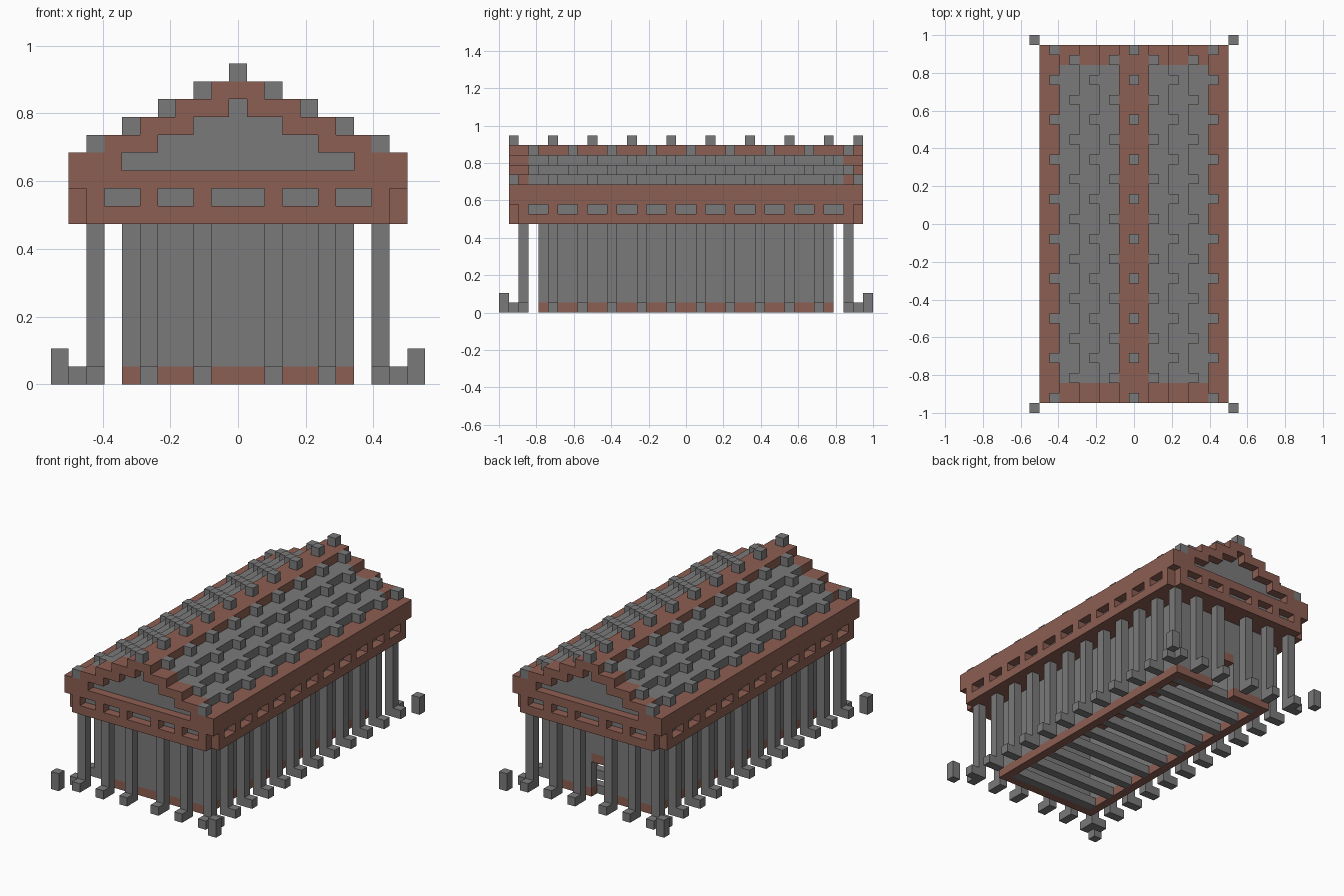
import bpy, bmesh

cube = bpy.data.objects.get("Cube")
if cube:
    bpy.data.objects.remove(cube, do_unlink=True)

U = 2 / 38            # edge of one block
NX, NY = 21, 38       # blocks across and along


def material(name, color):
    m = bpy.data.materials.new(name)
    m.use_nodes = True
    m.diffuse_color = (*color, 1)
    m.node_tree.nodes["Principled BSDF"].inputs["Base Color"].default_value = (*color, 1)
    return m


STONE = material("grey stone", (0.195, 0.195, 0.195))
CLAY = material("red clay", (0.262, 0.112, 0.084))


def box(i0, i1, j0, j1, k0, k1):
    """Inclusive block ranges in x, y and z."""
    return (i0, i1, j0, j1, k0, k1)


def flip_y(b):
    return box(b[0], b[1], NY - 1 - b[3], NY - 1 - b[2], b[4], b[5])


def flip_x(b):
    return box(NX - 1 - b[1], NX - 1 - b[0], b[2], b[3], b[4], b[5])


def both_ends(boxes):
    return boxes + [flip_y(b) for b in boxes]


def both_sides(boxes):
    return boxes + [flip_x(b) for b in boxes]


def build(name, mat, boxes):
    bm = bmesh.new()
    for i0, i1, j0, j1, k0, k1 in dict.fromkeys(boxes):
        low = (i0 - NX / 2, j0 - NY / 2, k0)
        high = (i1 + 1 - NX / 2, j1 + 1 - NY / 2, k1 + 1)
        verts = bmesh.ops.create_cube(bm, size=1)["verts"]
        for v in verts:
            v.co = [(h if c > 0 else l) * U for c, l, h in zip(v.co, low, high)]
    mesh = bpy.data.meshes.new(name)
    bm.to_mesh(mesh)
    bm.free()
    mesh.materials.append(mat)
    obj = bpy.data.objects.new(name, mesh)
    bpy.context.collection.objects.link(obj)
    return obj


FRONT_COLS = [2, 5, 8, 12, 15, 18]
SIDE_COLS = list(range(2, 36, 3))

# Columns and their outward foot blocks
build("end_columns", STONE, both_ends([box(i, i, 2, 2, 0, 8) for i in FRONT_COLS]))
build("side_columns", STONE, both_sides([box(2, 2, j, j, 0, 8) for j in SIDE_COLS[1:-1]]))
build("end_column_feet", STONE, both_ends([box(i, i, 1, 1, 0, 0) for i in FRONT_COLS]))
build("side_column_feet", STONE, both_sides([box(1, 1, j, j, 0, 0) for j in SIDE_COLS]))
build("corner_posts", STONE, both_sides(both_ends([box(0, 0, 0, 0, 0, 1)])))

# Inner hall walls with a doorway at the back
build("wall_base", CLAY, both_sides([box(4, 4, 4, 33, 0, 0), box(5, 8, 33, 33, 0, 0)])
      + [box(5, 15, 4, 4, 0, 0)])
build("hall_walls", STONE, both_sides([box(4, 4, 4, 33, 1, 8), box(5, 8, 33, 33, 1, 8)])
      + [box(5, 15, 4, 4, 1, 8), box(9, 11, 33, 33, 5, 8)])
build("door_lintel", CLAY, [box(9, 11, 33, 33, 4, 4)])
build("floor_strips", STONE, [box(5, 15, j, j, 0, 0) for j in SIDE_COLS[1:-1]])

# Frieze: lower band, mullions and upper band around a core
build("frieze_core", CLAY, [box(3, 17, 3, 34, 9, 10), box(2, 18, 2, 35, 9, 9)])
build("frieze_recess_panels", STONE,
      both_ends([box(2, 18, 2, 2, 10, 10)]) + both_sides([box(2, 2, 3, 34, 10, 10)]))
build("frieze_lower_band", CLAY,
      both_ends([box(2, 18, 1, 1, 9, 9)]) + both_sides([box(1, 1, 2, 35, 9, 9)]))
build("frieze_mullions", CLAY,
      both_ends([box(i, i, 1, 1, 10, 10) for i in FRONT_COLS])
      + both_sides([box(1, 1, j, j, 10, 10) for j in SIDE_COLS]))
build("frieze_upper_band", CLAY, [box(1, 19, 1, 36, 11, 11), box(1, 19, 3, 34, 12, 12)])

# Stepped gables with a recessed panel, and stepped roof between them
gable, panel, roof, studs = [], [], [], []
for s in range(5):
    half, recess, k = 9 - 2 * s, 6 - 2 * s, 12 + s
    if recess >= 0:
        gable += both_sides([box(10 - half, 9 - recess, 1, 2, k, k)])
        panel.append(box(10 - recess, 10 + recess, 2, 2, k, k))
    else:
        gable.append(box(10 - half, 10 + half, 1, 2, k, k))
    if 0 < s < 4:
        roof.append(box(10 - half, 10 + half, 3, 34, k, k))
build("gables", CLAY, both_ends(gable))
build("gable_panels", STONE, both_ends(panel))
build("roof_steps", STONE, roof)
build("roof_ridge", CLAY, [box(9, 11, 3, 34, 16, 16)])

# Staggered studs on the edge of every roof step
for s in range(1, 6):
    rows = list(range(3, 36, 4)) if s % 2 == 0 else list(range(5, 34, 4))
    if s in (1, 5):
        rows += [1, 36]
    i = 2 * s
    studs += both_sides([box(i, i, j, j, 12 + s, 12 + s) for j in rows])
build("roof_studs", STONE, studs)
